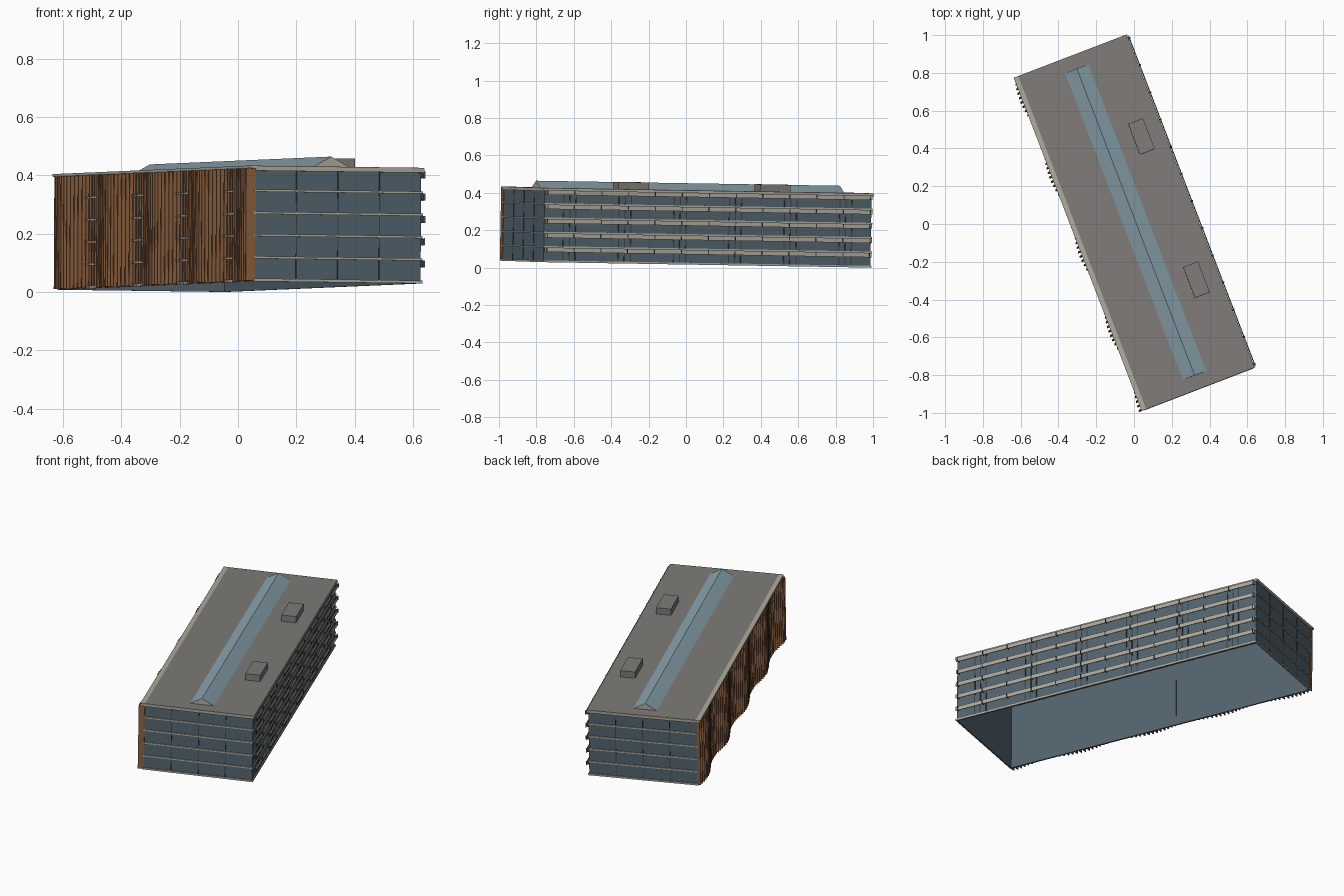
import bpy, bmesh, math
from mathutils import Matrix, Vector

if "Cube" in bpy.data.objects:
    bpy.data.objects.remove(bpy.data.objects["Cube"])

# Building frame: turned in plan and slightly tilted
FRAME = (Matrix.Translation((0, 0, 0.0186)) @ Matrix.Rotation(math.radians(21), 4, 'Z')
         @ Matrix.Rotation(-0.0155, 4, 'X') @ Matrix.Rotation(0.012, 4, 'Y'))
L = 0.945            # half length of the roof
V = 0.936            # half length of the walls
UL, UR = -0.298, 0.312   # left and right wall faces
H = 0.397            # roof top
FLOOR = 0.0765


def colour(name, r, g, b):
    m = bpy.data.materials.new(name)
    m.diffuse_color = (r, g, b, 1)
    m.use_nodes = True
    m.node_tree.nodes["Principled BSDF"].inputs["Base Color"].default_value = m.diffuse_color
    return m


glass = colour("dark_glass", 0.085, 0.125, 0.155)
frame = colour("dark_frame", 0.04, 0.055, 0.065)
stone = colour("pale_stone", 0.42, 0.40, 0.34)
roofing = colour("roofing", 0.21, 0.20, 0.185)
sky = colour("skylight_glass", 0.25, 0.35, 0.41)
copper = colour("copper", 0.26, 0.115, 0.05)


def finish(name, bm, *mats):
    me = bpy.data.meshes.new(name)
    bm.to_mesh(me)
    bm.free()
    for m in mats:
        me.materials.append(m)
    ob = bpy.data.objects.new(name, me)
    ob.matrix_world = FRAME
    bpy.context.collection.objects.link(ob)
    return ob


def boxes(name, mat, items):
    """One object from boxes given as (u0, u1, v0, v1, z0, z1)."""
    bm = bmesh.new()
    for u0, u1, v0, v1, z0, z1 in items:
        size = Matrix.Diagonal((u1 - u0, v1 - v0, z1 - z0, 1))
        mid = Matrix.Translation(((u0 + u1) / 2, (v0 + v1) / 2, (z0 + z1) / 2))
        bmesh.ops.create_cube(bm, size=1, matrix=mid @ size)
    return finish(name, bm, mat)


# Glass walls, open underneath; the left wall is in two panels
T = 0.004
boxes("glass_walls", glass, [
    (UL, UR, -V, -V + T, 0, 0.385),
    (UL, UR, V - T, V, 0, 0.385),
    (UR - T, UR, -V, V, 0, 0.385),
    (UL, UL + T, -V, 0.099, 0, 0.385),
    (UL, UL + T, 0.101, V, 0, 0.385)])

# Floor edges wrapped round the walls
edges = []
for i in range(5):
    z0, z1 = i * FLOOR + 0.002, i * FLOOR + 0.010
    if i == 0:
        z0 = 0
    o = 0.005
    edges += [(UL - o, UR + o, -V - o, -V, z0, z1), (UL - o, UR + o, V, V + o, z0, z1),
              (UL - o, UL, -V, V, z0, z1), (UR, UR + o, -V, V, z0, z1)]
boxes("floor_edges", stone, edges)

# Window mullions: single on the ends, groups of three on the long right side
mullions = []
for k in range(1, 4):
    u = UL + (UR - UL) * k / 4
    for s in (-1, 1):
        v = s * (V + 0.001)
        mullions.append((u - 0.002, u + 0.002, v - 0.001, v + 0.001, 0.01, 0.385))
for k in range(6):
    for d in (-0.035, 0, 0.035):
        v = -0.79 + 0.316 * k + d
        mullions.append((UR, UR + 0.002, v - 0.003, v + 0.003, 0.01, 0.385))
boxes("mullions", frame, mullions)

# Sunshade bands on the right side and the brackets holding them
bands, brackets = [], []
for i in range(5):
    z = 0.067 + i * FLOOR
    bands.append((0.326, 0.328, -V, V, z - 0.012, z + 0.012))
    for k in range(13):
        v = -0.924 + 0.154 * k
        brackets.append((UR, 0.332, v - 0.002, v + 0.002, z - 0.010, z + 0.010))
boxes("sunshade_bands", stone, bands)
boxes("sunshade_brackets", frame, brackets)

# Wave of upright copper fins on the left side
fins = []
N = 76
for k in range(N):
    s = 2 * V * k / (N - 1)
    v = -V + s
    d = 0.0195 + 0.0145 * math.cos(2 * math.pi * s / 0.44)
    fins.append((UL - d, UL, v - 0.003, v + 0.003, 0.002, 0.388))
boxes("copper_fins", copper, fins)

# Roof: pale edge slab, covering and the lighter left-hand strip
boxes("roof_slab", stone, [(UL, 0.320, -L, L, 0.380, H - 0.002)])
boxes("roof_covering", roofing, [(UL + 0.002, 0.319, -L + 0.001, L - 0.001, H - 0.004, H)])
boxes("roof_left_strip", stone, [(-0.322, UL + 0.002, -L, L, H - 0.009, H)])

# Long gabled skylight with stone ends
bm = bmesh.new()
ends = []
for v in (-0.87, 0.87):
    ends.append([bm.verts.new((u, v, z)) for u, z in
                 ((-0.063, H - 0.002), (0.007, H + 0.036), (0.077, H - 0.002))])
for i in range(3):
    j = (i + 1) % 3
    bm.faces.new((ends[0][i], ends[0][j], ends[1][j], ends[1][i]))
for e in ends:
    bm.faces.new(e).material_index = 1
bmesh.ops.recalc_face_normals(bm, faces=bm.faces)
finish("skylight", bm, sky, stone)

# Plant boxes on the roof
boxes("roof_plant_boxes", roofing, [
    (0.156, 0.240, v - 0.087, v + 0.087, H - 0.002, H + 0.038) for v in (-0.40, 0.412)])
